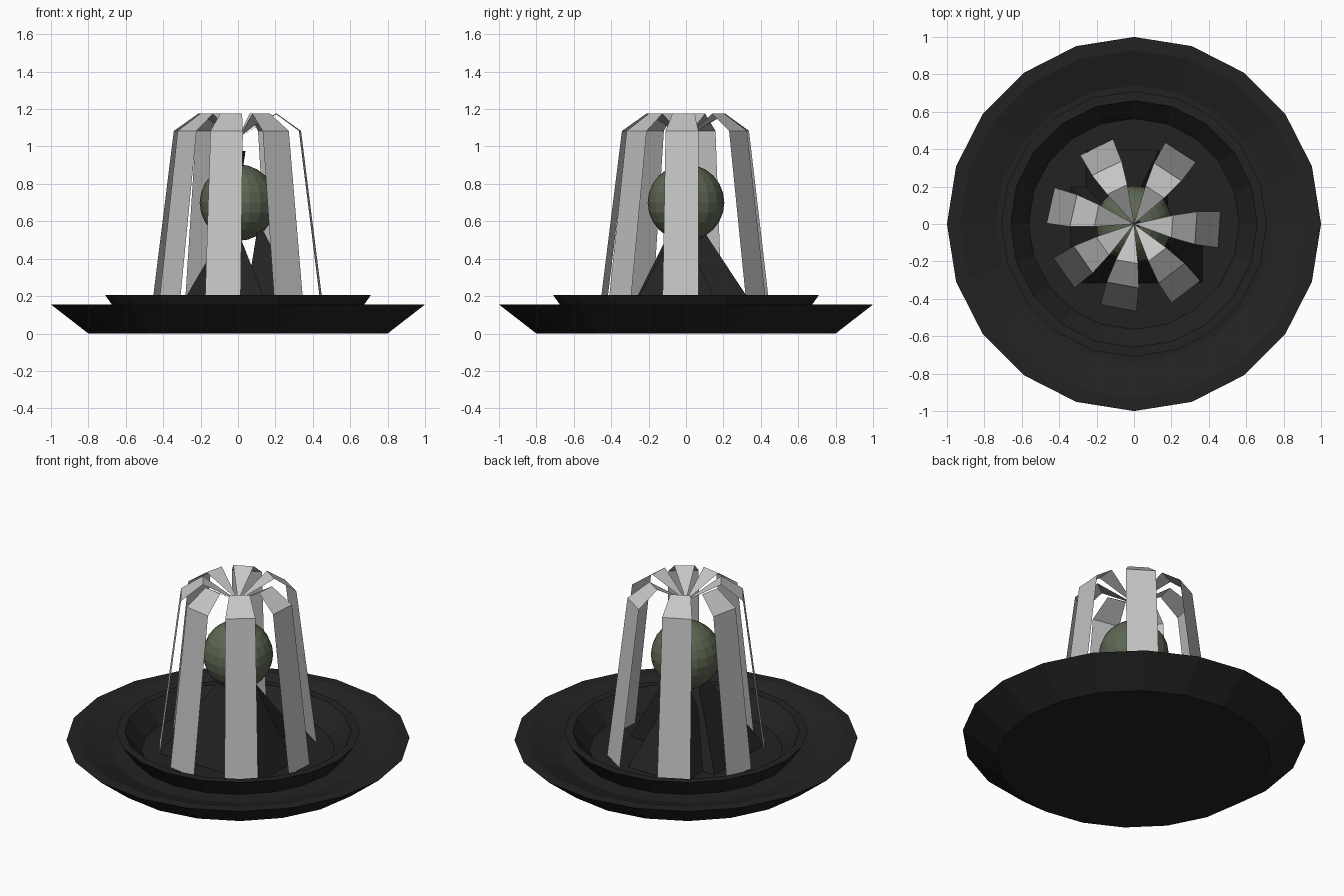
import bpy, bmesh, math
from mathutils import Vector

if "Cube" in bpy.data.objects:
    bpy.data.objects.remove(bpy.data.objects["Cube"], do_unlink=True)


def material(name, rgb):
    m = bpy.data.materials.new(name)
    m.use_nodes = True
    m.diffuse_color = (*rgb, 1)
    bsdf = next(n for n in m.node_tree.nodes if n.type == 'BSDF_PRINCIPLED')
    bsdf.inputs["Base Color"].default_value = (*rgb, 1)
    return m


black = material("charcoal", (0.016, 0.016, 0.016))
pale = material("pale_grey", (0.56, 0.56, 0.56))
olive = material("olive_grey", (0.11, 0.135, 0.085))


def finish(name, bm, mat, fix=True):
    if fix:
        bmesh.ops.recalc_face_normals(bm, faces=bm.faces)
    me = bpy.data.meshes.new(name)
    bm.to_mesh(me)
    bm.free()
    me.materials.append(mat)
    ob = bpy.data.objects.new(name, me)
    bpy.context.collection.objects.link(ob)
    return ob


def lathe(name, profile, sides, mat, centre=(0, 0)):
    """Spin (radius, z) points around z and cap both ends."""
    bm = bmesh.new()
    rings = []
    for r, z in profile:
        rings.append([bm.verts.new((centre[0] + r * math.cos(math.tau * i / sides),
                                    centre[1] + r * math.sin(math.tau * i / sides), z))
                      for i in range(sides)])
    for a, b in zip(rings, rings[1:]):
        for i in range(sides):
            j = (i + 1) % sides
            bm.faces.new((a[i], a[j], b[j], b[i]))
    bm.faces.new(rings[0][::-1])
    bm.faces.new(rings[-1])
    return finish(name, bm, mat)


# Wide lower dish and the deeper bowl standing in it
lathe("lower_dish", [(0.8, 0), (1, 0.155), (0.93, 0.155), (0.74, 0.09)], 20, black)
lathe("inner_bowl", [(0.57, 0.008), (0.71, 0.205), (0.66, 0.205), (0.53, 0.05)], 20, black)


# Leaning four-sided spikes that carry the ball
def spike(name, x0, x1, y0, y1, apex):
    bm = bmesh.new()
    base = [bm.verts.new((x, y, 0.04)) for x, y in ((x0, y0), (x1, y0), (x1, y1), (x0, y1))]
    tip = bm.verts.new(apex)
    bm.faces.new(base[::-1])
    for i in range(4):
        bm.faces.new((base[i], base[(i + 1) % 4], tip))
    finish(name, bm, black)


spike("left_spike", -0.37, 0.20, -0.34, 0.22, (-0.03, -0.05, 0.62))
spike("right_spike", 0.02, 0.39, -0.34, 0.05, (0.11, -0.03, 0.60))
spike("back_spike", -0.28, 0.15, 0.04, 0.43, (-0.03, 0.06, 0.60))

# Faceted ball
bm = bmesh.new()
bmesh.ops.create_uvsphere(bm, u_segments=20, v_segments=12, radius=0.205)
bmesh.ops.translate(bm, verts=bm.verts, vec=(0, 0, 0.7))
finish("ball", bm, olive)

# Small flared nozzle on top of the ball
lathe("nozzle", [(0.006, 0.87), (0.022, 0.975)], 6, black, (0.018, 0))

# Falling sheets: (radius, height, half width) from the centre outwards
SHEET = [(0.205, 1.175, 0.06), (0.332, 1.083, 0.088), (0.462, 0.045, 0.098)]
ANGLES = [57, 116, 167.5, 215, 259.5, 307.4, 356.3]
for n, deg in enumerate(ANGLES):
    a = math.radians(deg)
    out = Vector((math.cos(a), math.sin(a), 0))
    side = Vector((-math.sin(a), math.cos(a), 0))
    bm = bmesh.new()
    tip = bm.verts.new((0, 0, 1.045))
    rows = []
    for r, z, w in SHEET:
        mid = out * r + Vector((0, 0, z))
        rows.append((bm.verts.new(mid - side * w), bm.verts.new(mid + side * w)))
    bm.faces.new((tip, rows[0][0], rows[0][1]))
    for p, q in zip(rows, rows[1:]):
        bm.faces.new((p[0], q[0], q[1], p[1]))
    finish(f"water_sheet_{n + 1}", bm, pale, fix=False)
